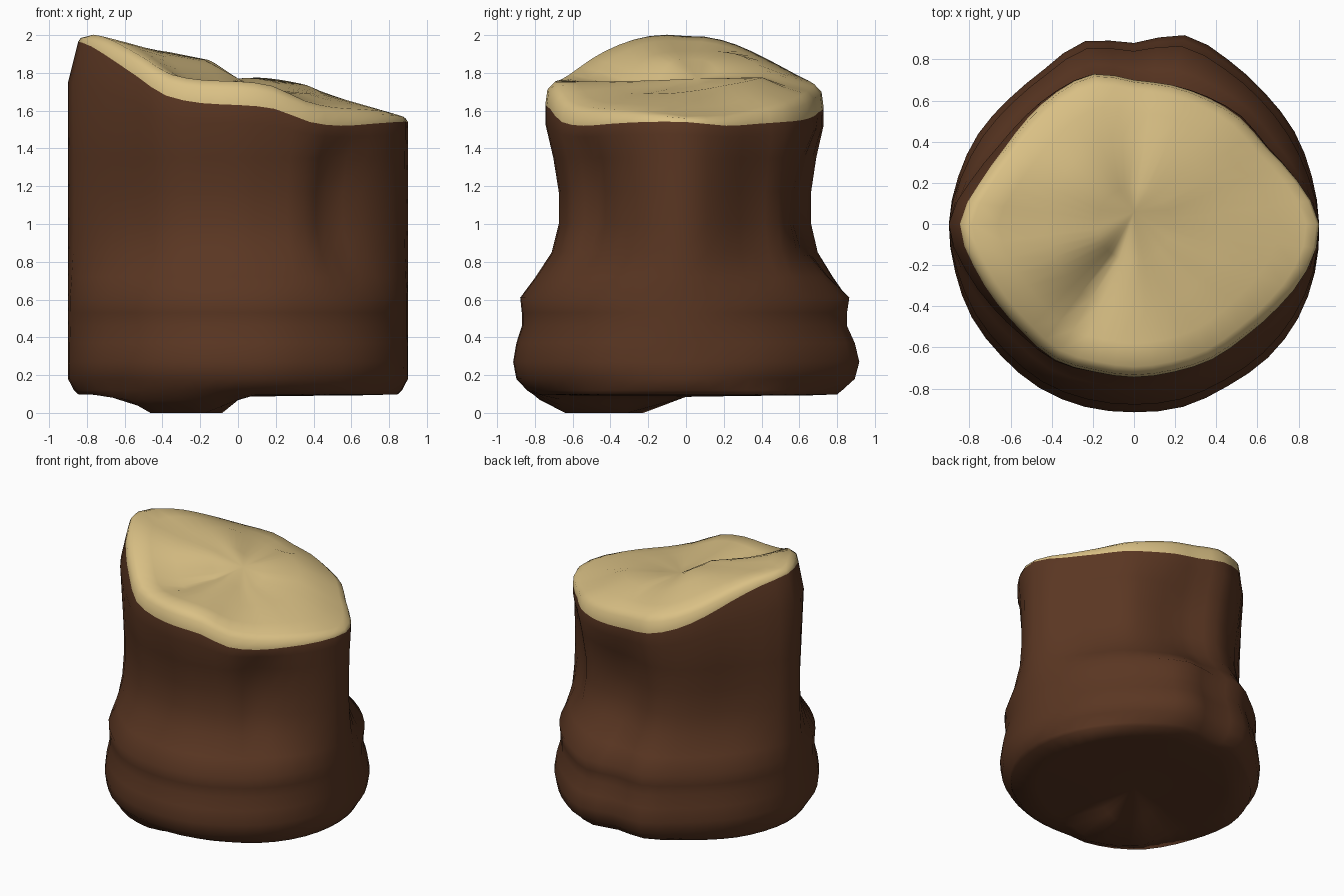
import bpy, bmesh, math

if "Cube" in bpy.data.objects:
    bpy.data.objects.remove(bpy.data.objects["Cube"])

# tables hold one value every 15 degrees, starting at +x
BASE = [.90, .895, .90, .90, .92, .95, .88, .92, .87, .86, .875, .885,
        .90, .90, .91, .91, .92, .92, .915, .92, .91, .92, .92, .91]
UPPER = [.90, .82, .745, .73, .71, .70, .70, .755, .75, .745, .76, .82,
         .90, .85, .80, .77, .77, .745, .745, .745, .76, .77, .81, .87]
# height of the bark edge and of the cut wood half way to the middle
EDGE = [1.54, 1.52, 1.53, 1.54, 1.55, 1.57, 1.59, 1.62, 1.67, 1.75, 1.84, 1.92,
        1.965, 1.94, 1.87, 1.78, 1.68, 1.64, 1.63, 1.61, 1.54, 1.52, 1.53, 1.54]
CUT = [1.70, 1.715, 1.735, 1.75, 1.765, 1.775, 1.77, 1.80, 1.85, 1.89, 1.91, 1.915,
       1.915, 1.91, 1.88, 1.81, 1.73, 1.74, 1.755, 1.735, 1.71, 1.69, 1.69, 1.69]
# bark levels: height, blend from base to upper outline, scale, groove depth
LEVELS = [(.12, .25, .965, 0), (.18, .1, 1, 0), (.27, 0, 1, 0), (.37, .1, 1, 0),
          (.46, .27, 1, 0), (.53, .27, 1, 0), (.61, .22, 1, 0), (.72, .7, 1, .2),
          (.85, 1.2, 1, .6), (1.0, 1.42, 1, 1), (1.17, 1.42, 1, 1), (1.35, 1.25, 1, .9)]
STEP = 2
N = 24 * STEP


def expand(t):
    # smooth closed curve through the table values
    out = []
    for i in range(N):
        k, u = i // STEP, (i % STEP) / STEP
        a, b, c, d = (t[(k + o) % 24] for o in (-1, 0, 1, 2))
        out.append(.5 * (2 * b + (c - a) * u + (2 * a - 5 * b + 4 * c - d) * u * u
                         + (3 * b - a - 3 * c + d) * u ** 3))
    return out


BASE, UPPER, EDGE, CUT = map(expand, (BASE, UPPER, EDGE, CUT))


def degrees(i):
    return 360 * i / N


def cosine(i):
    return math.cos(math.tau * i / N)


def bump(i, centre, width):
    return max(0, 1 - abs(degrees(i) - centre) / width)


def groove(i):
    # hollows at the front right and the back, fuller flank at the back right
    return .05 * bump(i, 316, 16) + .02 * bump(i, 90, 15) - .035 * bump(i, 45, 30)


def foot(i, low, top):
    # lobe under the front left, reaching the ground
    d = abs(degrees(i) - 240)
    return top + (low - top) * max(0, min(1, (35 - d) / 20))


def edge_radius(i):
    return UPPER[i] * (1 - .06 * max(0, -cosine(i)) ** 3)


def lip(i):
    return .03 + .095 * abs(math.sin(math.tau * i / N))


def material(name, color):
    m = bpy.data.materials.new(name)
    m.diffuse_color = (*color, 1)
    m.use_nodes = True
    m.node_tree.nodes["Principled BSDF"].inputs["Base Color"].default_value = m.diffuse_color
    return m


bm = bmesh.new()
rings = []


def ring(radius, height):
    row = []
    for i in range(N):
        a = math.tau * i / N
        row.append(bm.verts.new((radius(i) * math.cos(a), radius(i) * math.sin(a), height(i))))
    rings.append(row)


# underside
ring(lambda i: .32, lambda i: foot(i, 0, .09))
ring(lambda i: .72 * BASE[i], lambda i: foot(i, 0, .093))
ring(lambda i: .85 * BASE[i] + .08 * abs(cosine(i)), lambda i: foot(i, .07, .098))
# bark
for z, w, s, g in LEVELS:
    ring(lambda i: s * (BASE[i] + (UPPER[i] - BASE[i]) * w) - g * groove(i), lambda i: z)
ring(lambda i: UPPER[i] - .3 * groove(i), lambda i: 1.35 + (EDGE[i] - 1.35) * .65)
# rounded lip and cut face
first_wood = len(rings)
ring(edge_radius, lambda i: EDGE[i])
ring(lambda i: .985 * edge_radius(i), lambda i: EDGE[i] + .65 * lip(i))
ring(lambda i: .93 * edge_radius(i), lambda i: EDGE[i] + lip(i))
ring(lambda i: .78 * edge_radius(i), lambda i: .65 * (EDGE[i] + lip(i)) + .35 * CUT[i])
ring(lambda i: .42, lambda i: CUT[i])
ring(lambda i: .18, lambda i: .3 * 1.77 + .7 * CUT[i])

for k in range(len(rings) - 1):
    for i in range(N):
        j = (i + 1) % N
        f = bm.faces.new((rings[k][i], rings[k][j], rings[k + 1][j], rings[k + 1][i]))
        f.material_index = 1 if k >= first_wood else 0

# close the middle of both ends
bottom = bm.verts.new((0, 0, .085))
heart = bm.verts.new((0, .06, 1.77))
for i in range(N):
    j = (i + 1) % N
    bm.faces.new((bottom, rings[0][j], rings[0][i]))
    bm.faces.new((heart, rings[-1][i], rings[-1][j])).material_index = 1
for f in bm.faces:
    f.smooth = True
bmesh.ops.recalc_face_normals(bm, faces=bm.faces)

mesh = bpy.data.meshes.new("tree_stump")
bm.to_mesh(mesh)
bm.free()
mesh.materials.append(material("dark brown bark", (.102, .037, .016)))
mesh.materials.append(material("pale cut wood", (.70, .53, .235)))
stump = bpy.data.objects.new("tree_stump", mesh)
bpy.context.collection.objects.link(stump)
